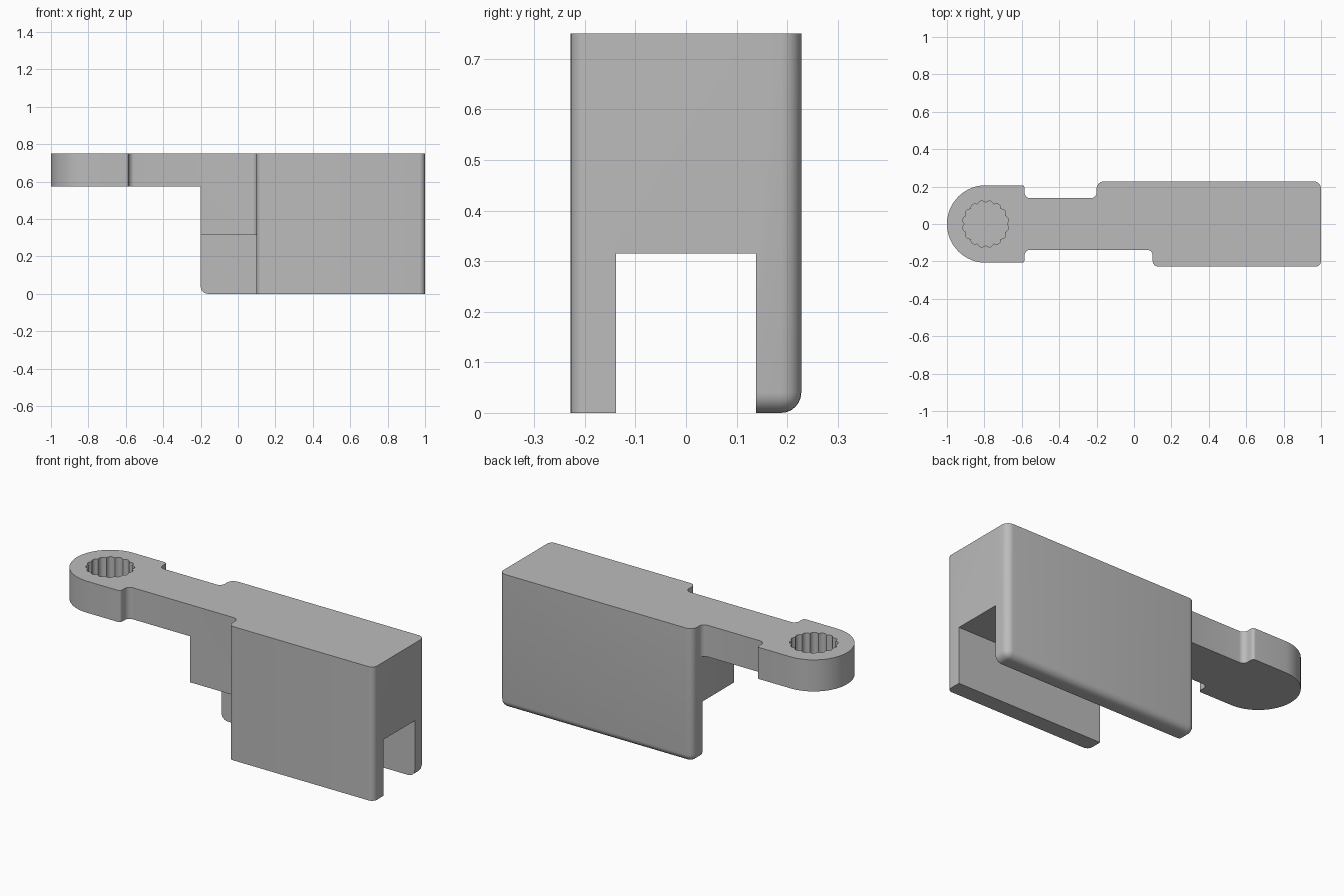
import bpy, bmesh
from math import cos, sin, pi, tan
from mathutils import Vector, Matrix

cube = bpy.data.objects.get("Cube")
if cube:
    bpy.data.objects.remove(cube, do_unlink=True)

grey = bpy.data.materials.new("plain grey")
grey.use_nodes = True
colour = (0.5, 0.5, 0.5, 1)
grey.diffuse_color = colour
grey.node_tree.nodes["Principled BSDF"].inputs["Base Color"].default_value = colour

TOP, DECK, ARM, SLOT = 0.75, 0.315, 0.573, 0.138


def make_object(name, bm):
    bmesh.ops.recalc_face_normals(bm, faces=bm.faces)
    mesh = bpy.data.meshes.new(name)
    bm.to_mesh(mesh)
    bm.free()
    mesh.materials.append(grey)
    obj = bpy.data.objects.new(name, mesh)
    bpy.context.collection.objects.link(obj)
    return obj


def prism(name, points, z0, z1):
    bm = bmesh.new()
    face = bm.faces.new([bm.verts.new((x, y, z0)) for x, y in points])
    new = bmesh.ops.extrude_face_region(bm, geom=[face], use_keep_orig=True)["geom"]
    bmesh.ops.translate(bm, vec=(0, 0, z1 - z0),
                        verts=[v for v in new if isinstance(v, bmesh.types.BMVert)])
    return make_object(name, bm)


def box_mesh(lo, hi):
    lo, hi = Vector(lo), Vector(hi)
    bm = bmesh.new()
    bmesh.ops.create_cube(bm, size=1, matrix=Matrix.Translation((lo + hi) / 2)
                          @ Matrix.Diagonal((hi - lo).to_4d()))
    return bm


def combine(obj, other, operation):
    mod = obj.modifiers.new(operation.lower(), "BOOLEAN")
    mod.operation, mod.solver, mod.object = operation, "EXACT", other
    bpy.context.view_layer.objects.active = obj
    bpy.ops.object.modifier_apply(modifier=mod.name)
    bpy.data.objects.remove(other, do_unlink=True)


def rounded(corners, steps=6):
    """Replace each (x, y, radius) corner by a tangent arc."""
    out = []
    for i, (x, y, r) in enumerate(corners):
        p = Vector((x, y))
        if r == 0:
            out.append(p)
            continue
        a = (Vector(corners[i - 1][:2]) - p).normalized()
        b = (Vector(corners[(i + 1) % len(corners)][:2]) - p).normalized()
        half = a.angle(b) / 2
        centre = p + (a + b).normalized() * (r / sin(half))
        start = p + a * (r / tan(half)) - centre
        end = p + b * (r / tan(half)) - centre
        for k in range(steps + 1):
            out.append(centre + start.lerp(end, k / steps).normalized() * r)
    return out


# Outline of the arm, ring end and front half of the body
ring_x, ring_r, neck = -0.793, 0.207, -0.585
outline = rounded([
    (ring_x, -ring_r, 0), (neck, -ring_r, 0.015), (neck, -SLOT, 0.03),
    (0.1, -SLOT, 0.03), (0.1, -0.228, 0.03),
    (1, -0.228, 0.03), (1, SLOT, 0), (0.9, SLOT, 0), (0.9, 0.18, 0),
    (-0.2, 0.18, 0), (-0.2, SLOT, 0.03),
    (neck, SLOT, 0.03), (neck, ring_r, 0.015), (ring_x, ring_r, 0)])
outline += [Vector((ring_x + ring_r * cos(t), ring_r * sin(t)))
            for t in (pi / 2 + pi * k / 32 for k in range(1, 32))]
body = prism("bracket_body", outline, 0, TOP)

# Clearances under the arm, between the legs and in front of the short leg
for lo, hi in [((-1.2, -0.5, -0.1), (-0.2, 0.5, ARM)),
               ((-0.5, -SLOT, -0.1), (1.2, 0.5, DECK)),
               ((-0.5, -0.5, -0.1), (0.1, -0.1, DECK))]:
    combine(body, make_object("clearance", box_mesh(lo, hi)), "DIFFERENCE")

# Scalloped blind socket in the ring end
lobes, per_lobe = 16, 6
socket = []
for k in range(lobes * per_lobe):
    t = 2 * pi * k / (lobes * per_lobe)
    r = 0.113 + 0.012 * abs(sin(t * lobes / 2))
    socket.append((ring_x + r * cos(t), r * sin(t)))
combine(body, prism("socket", socket, TOP - 0.14, TOP + 0.1), "DIFFERENCE")

# Long back plate with rounded outer and lower edges
bm = box_mesh((-0.2, SLOT, 0), (1, 0.228, TOP))
edges = []
for e in bm.edges:
    mid = (e.verts[0].co + e.verts[1].co) / 2
    upright = abs(e.verts[0].co.z - e.verts[1].co.z) > 0.1
    if (upright and mid.y > 0.2) or (mid.z < 0.01 and mid.y > SLOT + 0.01):
        edges.append(e)
bmesh.ops.bevel(bm, geom=edges, offset=0.04, segments=6, profile=0.5, affect="EDGES")
combine(body, make_object("back_plate", bm), "UNION")

# Smooth the fillets and keep the corners crisp
bpy.ops.object.select_all(action="DESELECT")
body.select_set(True)
bpy.context.view_layer.objects.active = body
bpy.ops.object.shade_smooth_by_angle(angle=pi / 6)
